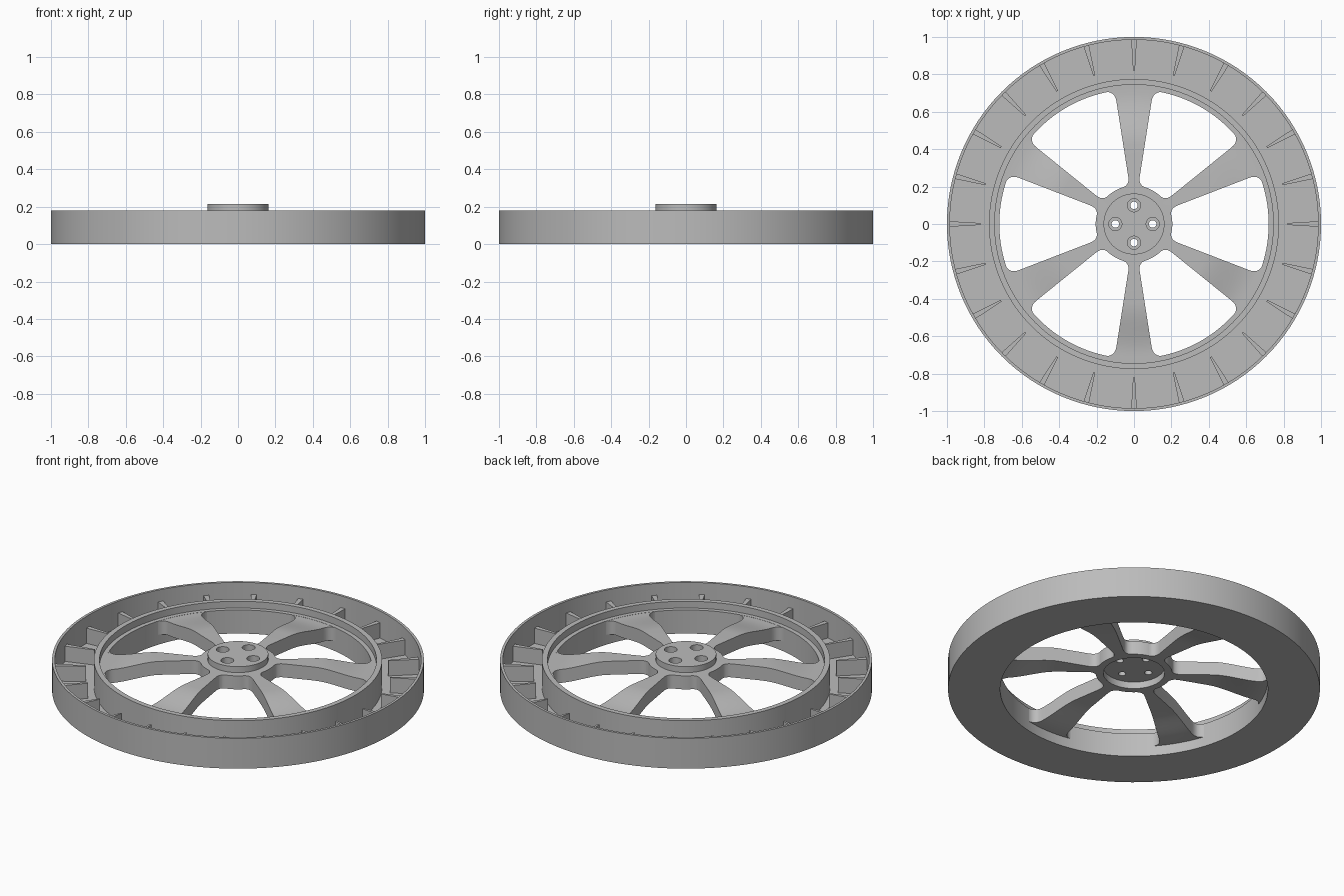
import bpy, bmesh
from math import sin, cos, asin, pi, radians
from mathutils import Vector, Matrix

if "Cube" in bpy.data.objects:
    bpy.data.objects.remove(bpy.data.objects["Cube"])

grey = bpy.data.materials.new("satin grey")
grey.use_nodes = True
grey.diffuse_color = (0.5, 0.5, 0.5, 1)
grey.node_tree.nodes["Principled BSDF"].inputs["Base Color"].default_value = (0.5, 0.5, 0.5, 1)


def finish(name, bm):
    """Turn a bmesh into a grey object."""
    bmesh.ops.remove_doubles(bm, verts=bm.verts, dist=1e-5)
    bmesh.ops.recalc_face_normals(bm, faces=bm.faces)
    mesh = bpy.data.meshes.new(name)
    bm.to_mesh(mesh)
    bm.free()
    mesh.materials.append(grey)
    obj = bpy.data.objects.new(name, mesh)
    bpy.context.collection.objects.link(obj)
    return obj


def lathe(name, profile, steps=128, closed=True):
    """Revolve (radius, height) points around z."""
    bm = bmesh.new()
    verts = [bm.verts.new((r, 0, z)) for r, z in profile]
    pairs = list(zip(verts, verts[1:]))
    if closed:
        pairs.append((verts[-1], verts[0]))
    edges = [bm.edges.new(p) for p in pairs]
    bmesh.ops.spin(bm, geom=verts + edges, cent=(0, 0, 0), axis=(0, 0, 1),
                   angle=2 * pi, steps=steps, use_merge=False)
    return finish(name, bm)


def add_prism(bm, outline, low, high, turn=0):
    """Extrude a flat outline upwards and turn it about z."""
    face = bm.faces.new([bm.verts.new((x, y, low)) for x, y in outline])
    top = bmesh.ops.extrude_face_region(bm, geom=[face])["geom"]
    raised = [v for v in top if isinstance(v, bmesh.types.BMVert)]
    bmesh.ops.translate(bm, verts=raised, vec=(0, 0, high - low))
    bmesh.ops.rotate(bm, verts=list(face.verts) + raised, cent=(0, 0, 0),
                     matrix=Matrix.Rotation(turn, 3, 'Z'))


def cut(obj, cutter):
    mod = obj.modifiers.new("cut", 'BOOLEAN')
    mod.operation = 'DIFFERENCE'
    mod.solver = 'EXACT'
    mod.object = cutter
    cutter.hide_render = True
    bpy.context.view_layer.objects.active = obj
    obj.select_set(True)
    bpy.ops.object.modifier_apply(modifier=mod.name)
    bpy.data.objects.remove(cutter)


def smooth(obj, angle=28):
    bpy.ops.object.select_all(action='DESELECT')
    obj.select_set(True)
    bpy.context.view_layer.objects.active = obj
    bpy.ops.object.shade_smooth_by_angle(angle=radians(angle))


# Rim: open channel with a thin outer wall and a stepped inner wall
FLOOR, TOP, LEDGE = 0.02, 0.18, 0.14
rim = lathe("rim", [(0.72, 0), (1, 0), (1, TOP), (0.985, TOP), (0.985, FLOOR),
                    (0.775, FLOOR), (0.775, TOP), (0.745, TOP), (0.745, LEDGE), (0.72, LEDGE)])

# Tapered ribs standing in the channel
bm = bmesh.new()
for i in range(24):
    add_prism(bm, [(0.82, -0.005), (0.99, -0.015), (0.99, 0.015), (0.82, 0.005)],
              FLOOR - 0.01, 0.11, i * pi / 12)
ribs = finish("channel_ribs", bm)


# Spoke web: hub and spokes revolved as one plate that dips towards the rim
def dip(r):
    t = min(max((r - 0.42) / 0.28, 0), 1)
    return 0.041 * t * t * (3 - 2 * t)


radii = [0.42 + 0.028 * i for i in range(11)] + [0.73]
web = lathe("hub_and_spokes",
            [(0, 0.215), (0.163, 0.215), (0.163, TOP)]
            + [(r, TOP - dip(r)) for r in radii]
            + [(r, 0.10 - dip(r)) for r in reversed(radii)]
            + [(0.165, 0.10), (0.165, 0.14), (0, 0.14)], closed=False)


# Openings between the spokes, with rounded corners
def polar(r, a):
    return Vector((r * cos(a), r * sin(a)))


def spoke_edge(r):
    half_width = 0.03 + 0.155 * (r - 0.25)
    return polar(r, pi / 6 - asin(half_width / r))


def fillet(a, corner, b, n=8):
    return [a.lerp(corner, i / n).lerp(corner.lerp(b, i / n), i / n) for i in range(n + 1)]


def arc(r, angle, n):
    return [polar(r, angle * (1 - i / n)) for i in range(n + 1)]


def corner(r, edge_gap, arc_gap):
    point = spoke_edge(r)
    angle = Vector((1, 0)).angle(point) - arc_gap / r
    return fillet(spoke_edge(r + edge_gap), point, polar(r, angle)), angle


inner, inner_angle = corner(0.205, 0.05, 0.045)
outer, outer_angle = corner(0.722, -0.06, 0.06)
half = arc(0.205, inner_angle, 6)[::-1] + inner[::-1][1:] + outer + arc(0.722, outer_angle, 12)[1:]
outline = half + [Vector((p.x, -p.y)) for p in half[-2:0:-1]]

bm = bmesh.new()
for i in range(6):
    add_prism(bm, outline, -0.1, 0.4, i * pi / 3)
cut(web, finish("opening_cutter", bm))

# Four stepped bolt holes
for radius, low in ((0.02, 0.05), (0.035, 0.175)):
    bm = bmesh.new()
    for i in range(4):
        centre = polar(0.1, i * pi / 2)
        add_prism(bm, [centre + polar(radius, k * pi / 16) for k in range(32)], low, 0.3)
    cut(web, finish("bolt_cutter", bm))

smooth(rim)
smooth(web)
